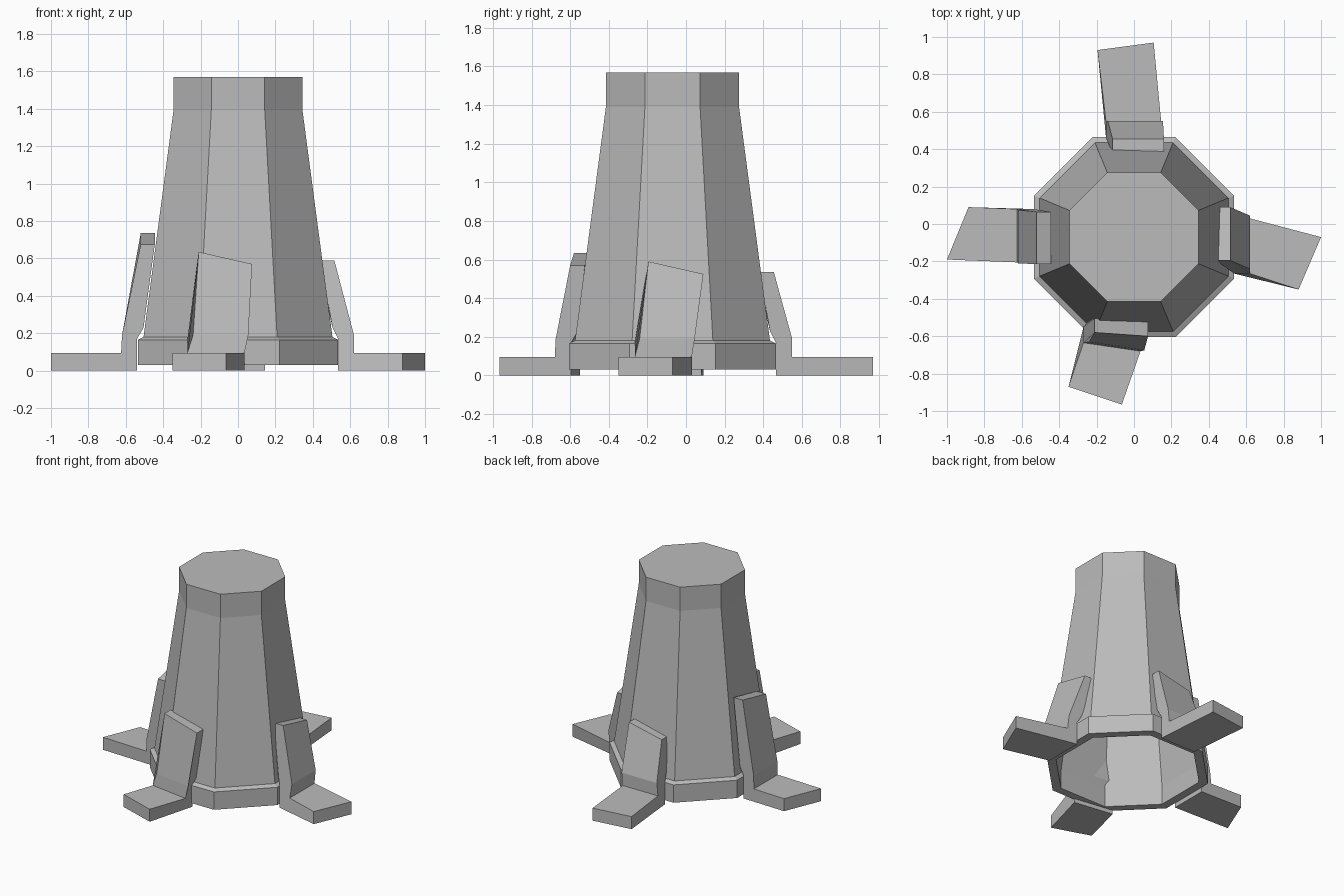
import bpy
import bmesh
from math import cos, sin, pi
from mathutils import Vector

cube = bpy.data.objects.get("Cube")
if cube:
    bpy.data.objects.remove(cube, do_unlink=True)

grey = bpy.data.materials.new("plain_grey")
grey.use_nodes = True
colour = (0.5, 0.5, 0.5, 1)
grey.diffuse_color = colour
grey.node_tree.nodes["Principled BSDF"].inputs["Base Color"].default_value = colour

CENTRE_Y = -0.07


def finish(name, bm):
    bmesh.ops.recalc_face_normals(bm, faces=bm.faces)
    mesh = bpy.data.meshes.new(name)
    bm.to_mesh(mesh)
    bm.free()
    mesh.materials.append(grey)
    obj = bpy.data.objects.new(name, mesh)
    bpy.context.collection.objects.link(obj)
    return obj


def skin(bm, loops, closed):
    """Join successive vertex loops with quads."""
    for low, high in zip(loops, loops[1:]):
        n = len(low)
        for i in range(n if closed else n - 1):
            j = (i + 1) % n
            bm.faces.new((low[i], low[j], high[j], high[i]))


def octagon_tower(name, profile):
    """Turn (flat distance, height) pairs into an eight sided shell."""
    bm = bmesh.new()
    loops = []
    for apothem, z in profile:
        r = apothem / cos(pi / 8)
        angles = [(k + 0.5) * pi / 4 for k in range(8)]
        loops.append([bm.verts.new((r * cos(a), CENTRE_Y + r * sin(a), z)) for a in angles])
    skin(bm, loops, True)
    bm.faces.new(loops[0])
    bm.faces.new(loops[-1])
    return finish(name, bm)


def buttress(name, inward, tips, knees, shins, tops, heights):
    """Flat foot and leaning upright; each pair is its two side edges."""
    bm = bmesh.new()
    step = Vector((*inward, 0))
    loops = []
    for tip, knee, shin, top, h in zip(tips, knees, shins, tops, heights):
        def at(p, z, depth=0):
            return bm.verts.new(Vector((*p, z)) + step * depth)
        loops.append([
            at(tip, 0), at(tip, 0.095), at(knee, 0.095), at(shin, 0.19),
            at(top, h), at(top, h, 0.075), at(shin, 0.23, 0.115),
            at(knee, 0.17, 0.085), at(knee, 0, 0.085)])
    skin(bm, loops, False)
    a, b = loops
    bm.faces.new((a[-1], a[0], b[0], b[-1]))
    bm.faces.new(a)
    bm.faces.new(b)
    return finish(name, bm)


# Hollow tower: ceiling inside, open base, band at the foot, flat top
octagon_tower("tower", [
    (0.32, 1.54), (0.32, 1.39), (0.475, 0.17), (0.475, 0.03),
    (0.535, 0.03), (0.535, 0.165), (0.505, 0.18),
    (0.345, 1.39), (0.345, 1.57)])

# Four uneven buttresses around the base
buttress("front_buttress", (0, 1),
         [(-0.35, -0.87), (-0.065, -0.965)], [(-0.27, -0.635), (0.035, -0.68)],
         [(-0.24, -0.63), (0.055, -0.675)], [(-0.21, -0.58), (0.075, -0.6)],
         (0.635, 0.57))
buttress("left_buttress", (-1, 0),
         [(0.88, -0.35), (1, -0.07)], [(0.62, -0.265), (0.62, 0.03)],
         [(0.62, -0.24), (0.62, 0.045)], [(0.515, -0.195), (0.515, 0.09)],
         (0.59, 0.525))
buttress("back_buttress", (0, -1),
         [(0.105, 0.97), (-0.195, 0.93)], [(0.145, 0.55), (-0.15, 0.55)],
         [(0.155, 0.55), (-0.14, 0.55)], [(0.16, 0.455), (-0.115, 0.455)],
         (0.535, 0.475))
buttress("right_buttress", (1, 0),
         [(-0.885, 0.09), (-1, -0.19)], [(-0.625, 0.08), (-0.625, -0.205)],
         [(-0.62, 0.075), (-0.62, -0.21)], [(-0.52, 0.065), (-0.52, -0.215)],
         (0.735, 0.675))
